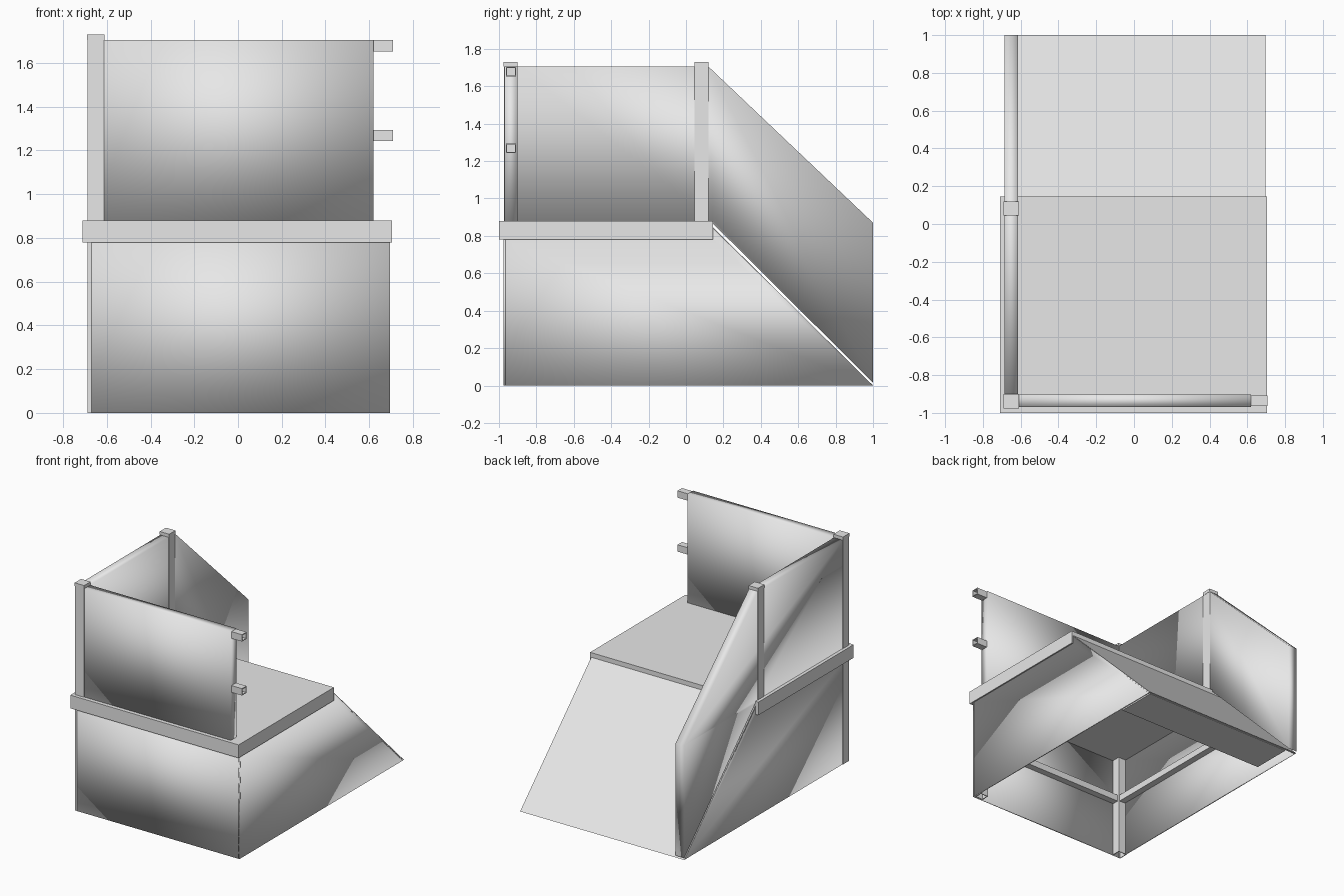
import bpy
import bmesh
from mathutils import Vector

cube = bpy.data.objects.get("Cube")
if cube:
    bpy.data.objects.remove(cube, do_unlink=True)

grey = bpy.data.materials.new("light_grey")
grey.use_nodes = True
grey.diffuse_color = (0.8, 0.8, 0.8, 1)
grey.node_tree.nodes["Principled BSDF"].inputs["Base Color"].default_value = (0.8, 0.8, 0.8, 1)


def finish(bm, name, smooth):
    mesh = bpy.data.meshes.new(name)
    for face in bm.faces:
        face.smooth = smooth
    bm.to_mesh(mesh)
    bm.free()
    mesh.materials.append(grey)
    obj = bpy.data.objects.new(name, mesh)
    bpy.context.collection.objects.link(obj)
    return obj


def box(name, x, y, z, smooth=False, hollow=None):
    """Box from ranges; hollow is the axis of a tube with open ends."""
    bm = bmesh.new()
    bmesh.ops.create_cube(bm, size=1)
    for v in bm.verts:
        v.co = Vector(r[0] + (c + 0.5) * (r[1] - r[0]) for r, c in zip((x, y, z), v.co))
    bm.normal_update()
    if hollow is not None:
        ends = [f for f in bm.faces if abs(f.normal[hollow]) > 0.9]
        bmesh.ops.inset_individual(bm, faces=ends, thickness=0.008)
        bmesh.ops.inset_individual(bm, faces=ends, thickness=0.0001, depth=-0.08)
    return finish(bm, name, smooth)


def prism(name, profile, x, smooth=True):
    """Profile in y and z, extruded between two x values."""
    bm = bmesh.new()
    face = bm.faces.new([bm.verts.new((x[0], y, z)) for y, z in profile])
    new = bmesh.ops.extrude_face_region(bm, geom=[face])["geom"]
    moved = [v for v in new if isinstance(v, bmesh.types.BMVert)]
    bmesh.ops.translate(bm, verts=moved, vec=(x[1] - x[0], 0, 0))
    bmesh.ops.recalc_face_normals(bm, faces=bm.faces)
    return finish(bm, name, smooth)


LEFT, RIGHT, FRONT = 0.695, -0.685, -0.975
DECK_BACK, DECK_LOW, DECK_TOP, WALL_TOP = 0.145, 0.78, 0.88, 1.705

# Deck
box("deck", (-0.71, 0.705), (-1, DECK_BACK), (DECK_LOW, DECK_TOP))

# Lower body: front panel, two side panels and the ramp
box("lower_front_panel", (-0.67, LEFT), (FRONT, FRONT + 0.01), (0, DECK_LOW), True)
side = [(FRONT, 0), (1, 0), (DECK_BACK, 0.84), (DECK_BACK, DECK_LOW), (FRONT, DECK_LOW)]
prism("lower_left_panel", side, (LEFT - 0.01, LEFT))
inner_side = [(max(y, -0.91), z) for y, z in side]
prism("lower_right_panel", inner_side, (RIGHT, RIGHT + 0.01))
prism("ramp", [(DECK_BACK, 0.845), (1, 0), (0.985, 0), (DECK_BACK, 0.83)], (RIGHT, LEFT), False)
box("ramp_foot_plate", (-0.6, 0.67), (0.67, 0.98), (0, 0.012))

# Inner frame rails at mid height
box("front_mid_rail", (-0.61, 0.62), (-0.96, -0.91), (0.42, 0.47))
for name, x in (("left_mid_rail", (0.63, 0.68)), ("right_mid_rail", (-0.67, -0.62))):
    box(name, x, (-0.9, 0.5), (0.42, 0.47))

# Posts with caps
box("corner_post", (-0.688, -0.612), (-0.974, -0.9), (0, WALL_TOP), hollow=2)
box("left_corner_post", (0.615, 0.684), (-0.964, -0.9), (0, DECK_LOW), hollow=2)
box("side_post", (-0.688, -0.612), (0.045, 0.12), (DECK_TOP, WALL_TOP))
for name, y in (("corner_post_cap", (-0.976, -0.9)), ("side_post_cap", (0.045, 0.12))):
    box(name, (-0.69, -0.61), y, (WALL_TOP, 1.73))

# Upper walls
box("upper_front_wall", (-0.612, 0.62), (-0.97, -0.902), (DECK_TOP, WALL_TOP), True)
wall = [(-0.9, DECK_TOP), (DECK_BACK, DECK_TOP), (DECK_BACK, 0.865), (1, 0.015),
        (1, 0.87), (0.12, WALL_TOP), (-0.9, WALL_TOP)]
prism("upper_side_wall", wall, (RIGHT, -0.614))

# Square tube rails sticking out of the front wall
for name, z in (("top_rail_end", 1.652), ("middle_rail_end", 1.242)):
    box(name, (0.5, 0.708), (-0.963, -0.909), (z, z + 0.052), hollow=0)
